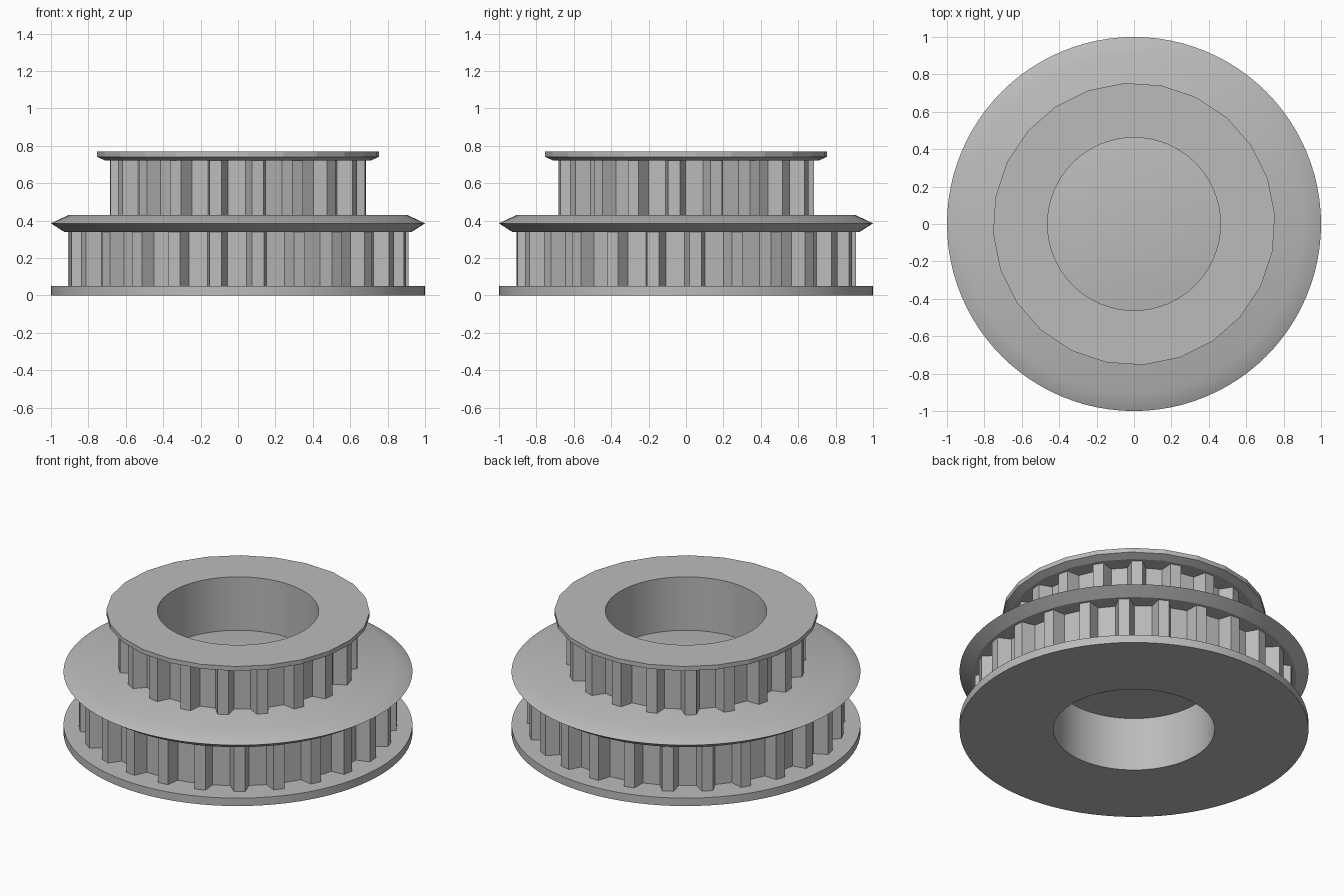
import bpy, bmesh
from math import sin, cos, radians, pi

if "Cube" in bpy.data.objects:
    bpy.data.objects.remove(bpy.data.objects["Cube"])

# Single metal colour
metal = bpy.data.materials.new("grey_metal")
metal.use_nodes = True
GREY = (0.5, 0.5, 0.5, 1)
metal.diffuse_color = GREY
metal.node_tree.nodes["Principled BSDF"].inputs["Base Color"].default_value = GREY

BORE = 0.462
ROUND = 96


def circle(radius, sides=ROUND, phase=0):
    """Regular outline, phase in degrees."""
    angles = [radians(phase) + 2 * pi * i / sides for i in range(sides)]
    return [(radius * cos(a), radius * sin(a)) for a in angles]


def toothed(teeth, tip_radius, phase):
    """Outline of a belt wheel with trapezoid teeth."""
    root_radius = tip_radius - 0.08
    tooth = [(root_radius, -0.054), (tip_radius, -0.032),
             (tip_radius, 0.032), (root_radius, 0.054)]
    outline = []
    for i in range(teeth):
        a = radians(phase) + 2 * pi * i / teeth
        outline += [(r * cos(a) - t * sin(a), r * sin(a) + t * cos(a)) for r, t in tooth]
    return outline


def loft(bm, layers):
    """Skin stacked outlines, each given as (outline, height)."""
    rings = [[bm.verts.new((x, y, z)) for x, y in outline] for outline, z in layers]
    for low, high in zip(rings, rings[1:]):
        for i in range(len(low)):
            j = (i + 1) % len(low)
            bm.faces.new((low[i], low[j], high[j], high[i]))
    return rings[0], rings[-1]


def ring_edges(bm, ring):
    return [bm.edges.get((ring[i - 1], ring[i])) for i in range(len(ring))]


def make_part(name, layers, bored=True):
    bm = bmesh.new()
    outer = loft(bm, layers)
    if bored:
        inner = loft(bm, [(circle(BORE), layers[0][1]), (circle(BORE), layers[-1][1])])
        for out_ring, in_ring in zip(outer, inner):
            edges = ring_edges(bm, out_ring) + ring_edges(bm, in_ring)
            bmesh.ops.triangle_fill(bm, edges=edges, use_beauty=True)
    else:
        for ring in outer:
            bm.faces.new(ring)
    bmesh.ops.recalc_face_normals(bm, faces=bm.faces)
    mesh = bpy.data.meshes.new(name)
    bm.to_mesh(mesh)
    bm.free()
    mesh.materials.append(metal)
    part = bpy.data.objects.new(name, mesh)
    bpy.context.collection.objects.link(part)
    bpy.ops.object.select_all(action='DESELECT')
    part.select_set(True)
    bpy.context.view_layer.objects.active = part
    return part


def smooth(angle):
    bpy.ops.object.shade_smooth_by_angle(angle=radians(angle))


# Bottom flange
make_part("bottom_flange", [(circle(1), 0), (circle(1), 0.05)])
smooth(30)

# Large and small toothed wheels
make_part("large_toothed_wheel", [(toothed(25, 0.91, -97.6), z) for z in (0.05, 0.34)])
smooth(10)
make_part("small_toothed_wheel", [(toothed(19, 0.685, -100.1), z) for z in (0.43, 0.72)])
smooth(10)

# Middle flange closes the bore
make_part("middle_flange", [(circle(0.93), 0.34), (circle(1), 0.385),
                            (circle(0.905), 0.43)], bored=False)
smooth(30)

# Faceted top flange with a chamfered underside
make_part("top_flange", [(circle(0.71, 24, 3.8), 0.72), (circle(0.755, 24, 3.8), 0.74),
                         (circle(0.755, 24, 3.8), 0.768)])
smooth(10)
